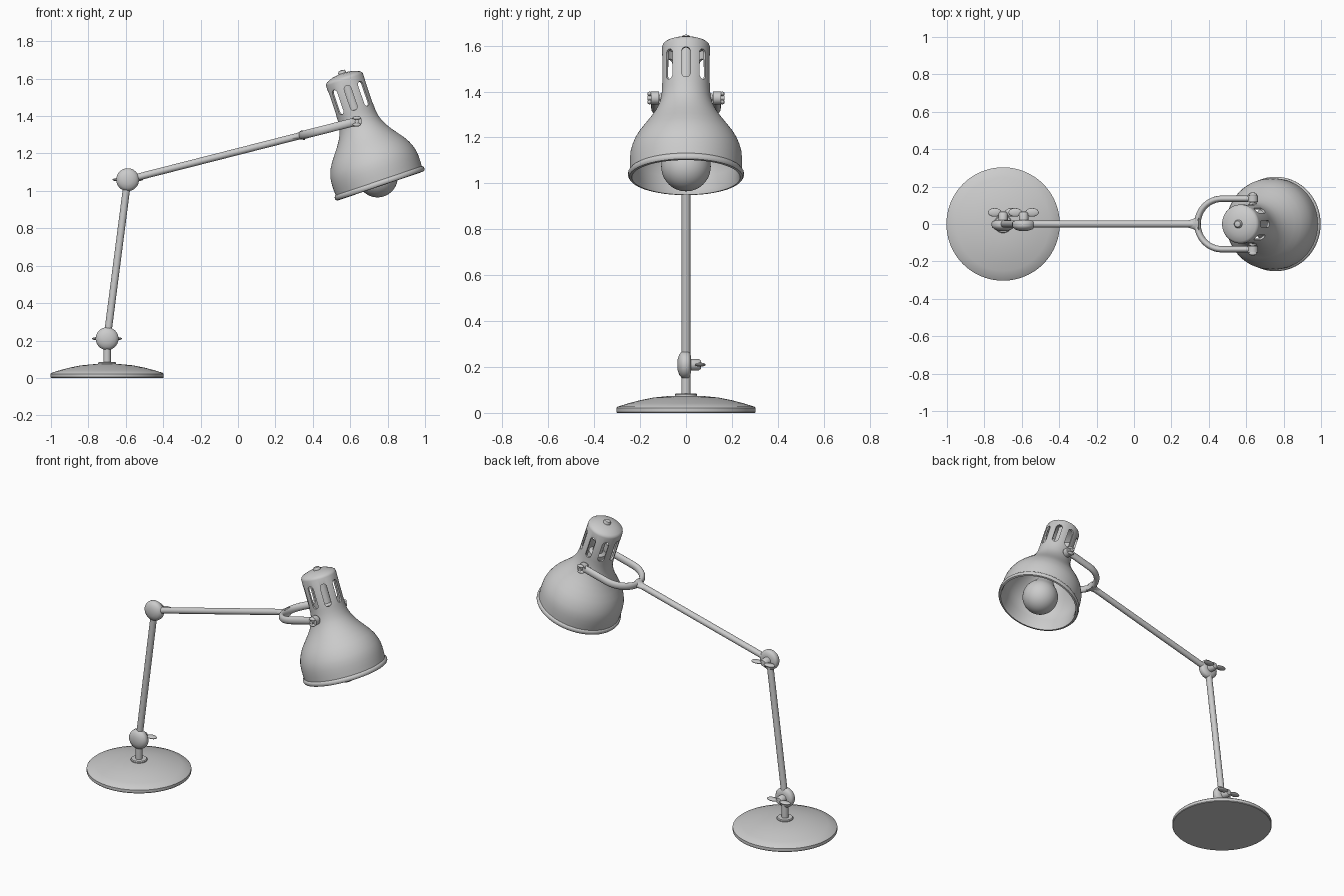
import bpy, bmesh
from math import sin, cos, pi, radians
from mathutils import Matrix, Vector

if "Cube" in bpy.data.objects:
    bpy.data.objects.remove(bpy.data.objects["Cube"])


def finish(name, bm, matrix=None, angle=35):
    bmesh.ops.recalc_face_normals(bm, faces=bm.faces)
    me = bpy.data.meshes.new(name)
    bm.to_mesh(me)
    bm.free()
    ob = bpy.data.objects.new(name, me)
    bpy.context.collection.objects.link(ob)
    ob.matrix_world = matrix or Matrix()
    smooth(ob, angle)
    return ob


def smooth(ob, angle=35):
    bpy.ops.object.select_all(action='DESELECT')
    ob.select_set(True)
    bpy.context.view_layer.objects.active = ob
    bpy.ops.object.shade_smooth_by_angle(angle=radians(angle))


def lathe(name, profile, matrix=None, n=64, angle=35):
    """Revolve (radius, height) points about local z; radius 0 makes a pole."""
    bm = bmesh.new()
    rings = []
    for r, z in profile:
        count = n if r > 0 else 1
        rings.append([bm.verts.new((r * cos(2 * pi * i / n), r * sin(2 * pi * i / n), z))
                      for i in range(count)])
    for a, b in zip(rings, rings[1:]):
        if len(a) == len(b) == 1:      # pole to pole: nothing to bridge
            continue
        for i in range(n):
            j = (i + 1) % n
            quad = [a[i % len(a)], a[j % len(a)], b[j % len(b)], b[i % len(b)]]
            bm.faces.new(list(dict.fromkeys(quad)))
    bmesh.ops.remove_doubles(bm, verts=bm.verts, dist=1e-5)
    return finish(name, bm, matrix, angle)


def rod(name, a, b, r, n=24):
    a, b = Vector(a), Vector(b)
    d = b - a
    m = Matrix.Translation(a) @ d.to_track_quat('Z', 'Y').to_matrix().to_4x4()
    return lathe(name, [(0, 0), (r, 0), (r, d.length), (0, d.length)], m, n)


def ellipsoid(name, centre, size):
    bm = bmesh.new()
    bmesh.ops.create_uvsphere(bm, u_segments=24, v_segments=12, radius=1)
    return finish(name, bm, Matrix.Translation(centre) @ Matrix.Diagonal((*size, 1)), 60)


LOW, ELBOW, PIVOT = Vector((-.7, 0, .21)), Vector((-.59, 0, 1.06)), Vector((.635, 0, 1.372))

# Weighted base, collar and post
lathe("base", [(0, 0), (.3, 0), (.303, .004), (.303, .022), (.298, .027), (.25, .042),
               (.2, .055), (.14, .067), (.08, .073), (0, .076)], Matrix.Translation((-.7, 0, 0)), 96)
lathe("base_collar", [(0, .06), (.048, .06), (.048, .08), (.044, .085), (0, .085)],
      Matrix.Translation((-.7, 0, 0)), 40)
rod("base_post", (-.7, 0, .07), LOW, .02)

# Two domed joints with wing nuts at the back
for label, p in (("lower", LOW), ("elbow", ELBOW)):
    turn = Matrix.Translation(p) @ Matrix.Rotation(-pi / 2, 4, 'X')
    lathe(label + "_joint", [(0, -.038), (.025, -.036), (.045, -.029), (.058, -.018), (.061, -.01),
                             (.061, .008), (.055, .016), (.035, .022), (0, .023)], turn, 48, 40)
    lathe(label + "_nut", [(0, .01), (.025, .01), (.025, .055), (.018, .065), (0, .067)], turn, 32)
    for s in (-1, 1):
        ellipsoid(label + "_nut_wing", p + Vector((s * .045, .062, 0)), (.036, .023, .009))

# Arms
rod("lower_arm", LOW, ELBOW, .0195)
direction = (PIVOT - ELBOW).normalized()
tilt = Matrix.Rotation(-radians(14.3), 4, 'Y')
fork_base = PIVOT - direction * .305
rod("upper_arm", ELBOW, fork_base, .0185)

# Fork: flattened tube swept along a U
path = [(.01, .135, 0), (-.08, .135, 0)]
path += [(-.17 - .135 * sin(a), .135 * cos(a), 0) for a in [pi * i / 24 for i in range(25)]]
path += [(-.08, -.135, 0), (.01, -.135, 0)]
cu = bpy.data.curves.new("fork", 'CURVE')
cu.dimensions = '3D'
cu.bevel_depth = .017
cu.bevel_resolution = 5
cu.use_fill_caps = True
sp = cu.splines.new('POLY')
sp.points.add(len(path) - 1)
for q, c in zip(sp.points, path):
    q.co = (*c, 1)
fork = bpy.data.objects.new("fork", cu)
bpy.context.collection.objects.link(fork)
fork.matrix_world = Matrix.Translation(PIVOT) @ tilt @ Matrix.Diagonal((1, 1, 1.35, 1))

# Flared web between arm and fork
web = Matrix.Translation(fork_base) @ tilt @ Matrix.Diagonal((1, 1, .62, 1)) @ Matrix.Rotation(pi / 2, 4, 'Y')
lathe("fork_socket", [(0, -.05), (.02, -.05), (.026, -.025), (.037, -.003), (.045, .012), (0, .014)], web, 32, 60)

# Pivot bolts with small wing nuts
for s in (-1, 1):
    y = Vector((0, s, 0))
    rod("pivot_bolt", PIVOT + y * .09, PIVOT + y * .168, .011)
    rod("pivot_eye", PIVOT + y * .118, PIVOT + y * .153, .028, n=32)
    rod("pivot_washer", PIVOT + y * .1, PIVOT + y * .116, .02)
    for k in (-1, 1):
        ellipsoid("pivot_wing", PIVOT + y * .158 + Vector((0, 0, k * .018)), (.022, .01, .01))

# Shade: thin hollow bell with a rolled rim and a closed cap
SHADE = Matrix.Translation((.762, 0, 1.026)) @ Matrix.Rotation(-radians(18.7), 4, 'Y')
outer = [(.236, 0), (.247, .002), (.252, .009), (.252, .021), (.247, .028), (.243, .03), (.2445, .06),
         (.244, .09), (.241, .12), (.234, .145), (.222, .175), (.204, .205), (.18, .237), (.155, .27),
         (.134, .302), (.119, .332), (.109, .362), (.105, .395), (.104, .42), (.104, .6),
         (.101, .609), (.092, .617), (.06, .63), (.03, .635), (0, .636)]
inner = [(0, .622), (.06, .616), (.092, .602), (.093, .395), (.098, .36), (.109, .327), (.125, .297),
         (.146, .265), (.171, .232), (.194, .2), (.212, .17), (.224, .14), (.23, .115), (.232, .08), (.23, .02),
         (.236, 0)]
shade = lathe("shade", outer + inner, SHADE, 96, 40)

# Eight rounded vent slots cut through the neck
bm = bmesh.new()
w, z0, z1 = .019, .447, .547
outline = [(w * cos(a), z1 + w * sin(a)) for a in [pi * i / 10 for i in range(11)]]
outline += [(-y, z0 + z1 - z) for y, z in outline]
for k in range(8):
    rot = Matrix.Rotation(k * pi / 4, 4, 'Z')
    face = bm.faces.new([bm.verts.new(rot @ Vector((.07, y, z))) for y, z in outline])
    back = bm.faces.new([bm.verts.new(rot @ Vector((.14, y, z))) for y, z in outline])
    a, b = list(face.verts), list(back.verts)
    for i in range(len(a)):
        bm.faces.new((a[i - 1], a[i], b[i], b[i - 1]))
cutter = finish("slot_cutter", bm, SHADE)
cutter.hide_render = True
mod = shade.modifiers.new("slots", 'BOOLEAN')
mod.object = cutter
mod.operation = 'DIFFERENCE'
mod.solver = 'EXACT'
bpy.context.view_layer.objects.active = shade
bpy.ops.object.modifier_apply(modifier=mod.name)
bpy.data.objects.remove(cutter)
smooth(shade, 40)

# Finial on the cap, bulb and bulb holder
lathe("cap_finial", [(0, .63), (.022, .63), (.022, .642), (.016, .651), (0, .655)], SHADE, 24)
bulb = [(0, -.058)] + [(.108 * sin(a), .05 - .108 * cos(a)) for a in [pi * i / 24 for i in range(1, 17)]]
bulb += [(.075, .13), (.056, .165), (.044, .2), (.04, .24), (.04, .3), (0, .3)]
lathe("bulb", bulb, SHADE, 48, 40)
lathe("bulb_holder", [(0, .27), (.05, .27), (.05, .42), (.03, .43), (.03, .62), (0, .62)], SHADE, 32)
